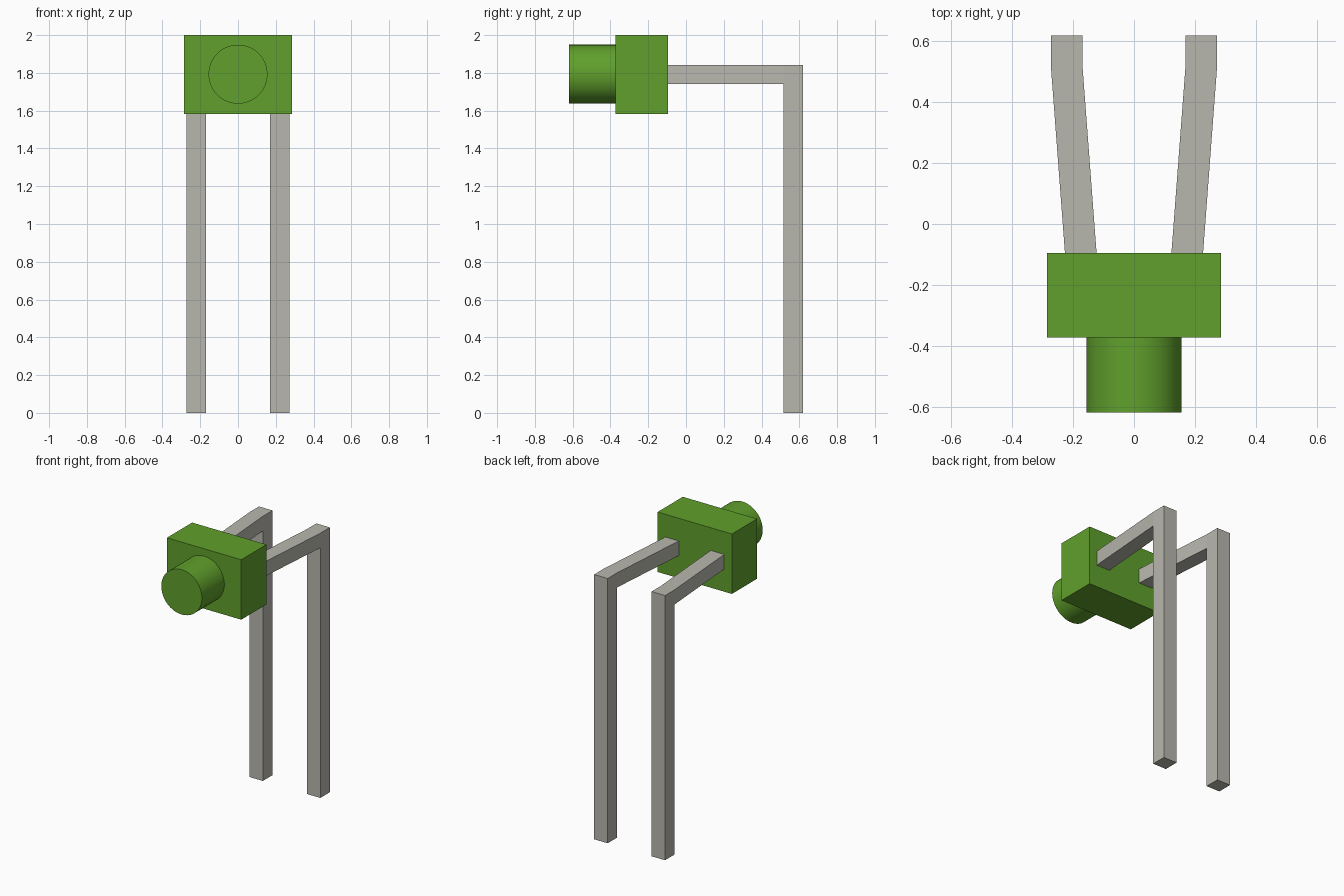
import bpy
import bmesh
import math
from mathutils import Vector

cube = bpy.data.objects.get("Cube")
if cube:
    bpy.data.objects.remove(cube)


def material(name, colour):
    mat = bpy.data.materials.new(name)
    mat.use_nodes = True
    mat.diffuse_color = colour
    mat.node_tree.nodes["Principled BSDF"].inputs["Base Color"].default_value = colour
    return mat


green = material("leaf green", (0.117, 0.352, 0.025, 1))
grey = material("warm grey", (0.479, 0.474, 0.423, 1))


def add_object(name, bm, mat):
    bmesh.ops.recalc_face_normals(bm, faces=bm.faces)
    mesh = bpy.data.meshes.new(name)
    bm.to_mesh(mesh)
    bm.free()
    mesh.materials.append(mat)
    obj = bpy.data.objects.new(name, mesh)
    bpy.context.collection.objects.link(obj)
    return obj


def box(low, high):
    bm = bmesh.new()
    bmesh.ops.create_cube(bm, size=1)
    low, high = Vector(low), Vector(high)
    for v in bm.verts:
        v.co = (low + high) / 2 + v.co * (high - low)
    return bm


# Head block
add_object("head", box((-0.286, -0.373, 1.583), (0.286, -0.096, 2)), green)

# Round snout on the front of the head
bpy.ops.mesh.primitive_cylinder_add(vertices=64, radius=0.156, depth=0.247,
                                    location=(0, -0.4965, 1.793),
                                    rotation=(math.pi / 2, 0, 0))
snout = bpy.context.object
snout.name = "snout"
snout.data.materials.append(green)
bpy.ops.object.shade_smooth_by_angle(angle=math.radians(40))

# Bent legs: an upright post whose top block is extruded forward, leaning inward
for side, name in ((1, "left_leg"), (-1, "right_leg")):
    bm = box((0.169, 0.515, 0), (0.273, 0.62, 1.842))
    bmesh.ops.bisect_plane(bm, geom=bm.verts[:] + bm.edges[:] + bm.faces[:],
                           plane_co=(0, 0, 1.74), plane_no=(0, 0, 1))
    bm.normal_update()
    front = [f for f in bm.faces
             if f.normal.y < -0.9 and f.calc_center_median().z > 1.74]
    arm = bmesh.ops.extrude_face_region(bm, geom=front)
    bmesh.ops.delete(bm, geom=front, context="FACES_ONLY")
    tip = [v for v in arm["geom"] if isinstance(v, bmesh.types.BMVert)]
    bmesh.ops.translate(bm, verts=tip, vec=(-0.046, -0.611, 0))
    for v in bm.verts:
        v.co.x *= side
    add_object(name, bm, grey)
